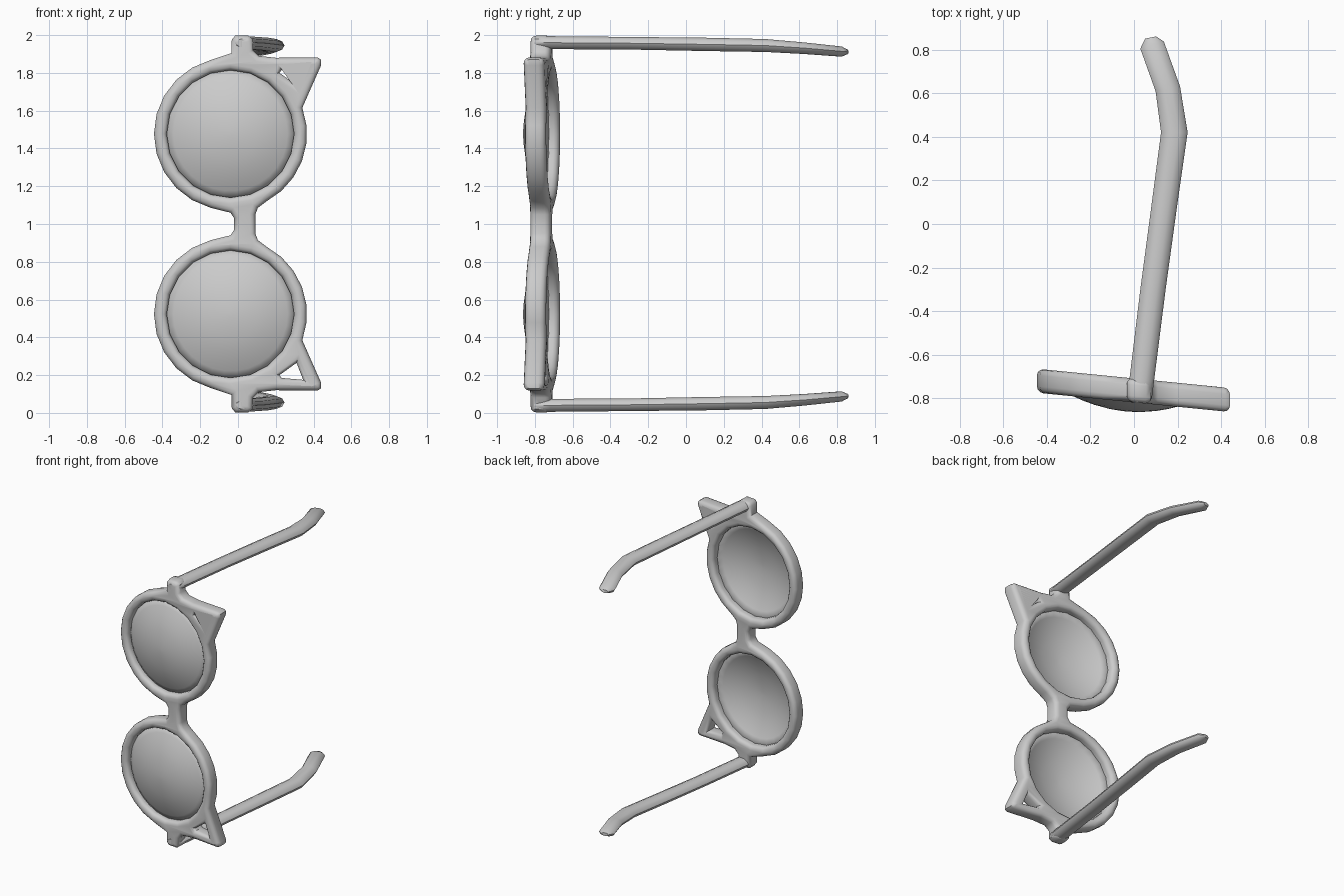
import bpy, bmesh
from math import sin, cos, radians, tau
from mathutils import Matrix

cube = bpy.data.objects.get("Cube")
if cube:
    bpy.data.objects.remove(cube)

grey = bpy.data.materials.new("light grey")
grey.use_nodes = True
colour = (0.6, 0.6, 0.6, 1)
grey.diffuse_color = colour
grey.node_tree.nodes["Principled BSDF"].inputs["Base Color"].default_value = colour

# Flat layout (across, up, forward) to the tilted front plane
TILT = Matrix(((1, 0, 0, 0), (-0.1, 0, -1, -0.763), (0, 1, 0, 0), (0, 0, 0, 1)))
CX, CZ, OUTER, INNER = -0.04, 1.477, 0.405, 0.337


def add(name, mesh, angle=50):
    obj = bpy.data.objects.new(name, mesh)
    bpy.context.scene.collection.objects.link(obj)
    mesh.materials.clear()
    mesh.materials.append(grey)
    bpy.ops.object.select_all(action='DESELECT')
    obj.select_set(True)
    bpy.context.view_layer.objects.active = obj
    bpy.ops.object.shade_smooth_by_angle(angle=radians(angle))
    return obj


def arc(radius, start, end, count):
    angles = [radians(start + (end - start) * i / count) for i in range(count + 1)]
    return [(CX + radius * cos(a), CZ + radius * sin(a)) for a in angles]


def flip(points):
    return [(x, 2 - z) for x, z in reversed(points)]


# Frame outline: bridge, rim, hinge block, pointed corner, rim, bridge
half = [(-0.02, 1.03), (-0.04, 1.06)]
half += arc(OUTER, -105, -255, 10)
half += [(-0.035, 1.905), (-0.033, 1.975), (-0.015, 1.997), (0.055, 1.997), (0.078, 1.98),
         (0.08, 1.92), (0.11, 1.89), (0.2, 1.88), (0.42, 1.882), (0.44, 1.87), (0.44, 1.84)]
half += arc(OUTER, 20, -62, 6)
half += [(0.105, 1.085), (0.092, 1.05)]
lens_hole = arc(INNER, 0, 342, 19)
corner_hole = [(0.22, 1.8), (0.23, 1.815), (0.345, 1.825), (0.31, 1.735)]

curve = bpy.data.curves.new("frame_outline", 'CURVE')
curve.dimensions = '2D'
curve.fill_mode = 'BOTH'
curve.extrude, curve.bevel_depth, curve.bevel_resolution = 0.025, 0.03, 2
curve.offset = -0.03
for loop in (half + flip(half), lens_hole, flip(lens_hole), corner_hole, flip(corner_hole)):
    spline = curve.splines.new('POLY')
    spline.points.add(len(loop) - 1)
    for p, (x, z) in zip(spline.points, loop):
        p.co = (x, z, 0, 1)
    spline.use_cyclic_u = True
helper = bpy.data.objects.new("frame_outline", curve)
bpy.context.scene.collection.objects.link(helper)
bpy.context.view_layer.update()
frame = bpy.data.meshes.new_from_object(
    helper.evaluated_get(bpy.context.evaluated_depsgraph_get()))
bpy.data.objects.remove(helper)
frame.transform(TILT)
bm = bmesh.new()
bm.from_mesh(frame)
bmesh.ops.remove_doubles(bm, verts=bm.verts, dist=0.0005)
bmesh.ops.recalc_face_normals(bm, faces=bm.faces)
bm.to_mesh(frame)
bm.free()
add("frame", frame)


def skin(name, rings):
    """Bridge equal rings of points and cap both ends."""
    bm = bmesh.new()
    rows = [[bm.verts.new(p) for p in ring] for ring in rings]
    n = len(rows[0])
    for a, b in zip(rows, rows[1:]):
        for i in range(n):
            j = (i + 1) % n
            bm.faces.new((a[i], a[j], b[j], b[i]))
    bm.faces.new(rows[0])
    bm.faces.new(rows[-1])
    bmesh.ops.recalc_face_normals(bm, faces=bm.faces)
    mesh = bpy.data.meshes.new(name)
    bm.to_mesh(mesh)
    bm.free()
    return mesh


# Temple stations: y, x, z, half width, half height, slant
STATIONS = [(-0.82, 0.025, 1.958, 0.035, 0.022, 0), (-0.8, 0.027, 1.96, 0.055, 0.036, 0),
            (-0.72, 0.035, 1.96, 0.057, 0.036, 0), (-0.3, 0.087, 1.957, 0.058, 0.035, 0),
            (0.1, 0.141, 1.951, 0.059, 0.037, 0), (0.42, 0.185, 1.945, 0.061, 0.036, 0),
            (0.62, 0.155, 1.931, 0.056, 0.032, 0.2), (0.82, 0.083, 1.913, 0.054, 0.028, 0.3),
            (0.855, 0.076, 1.911, 0.025, 0.012, 0.2)]
SIDES = 10
for name, side in (("left", 1), ("right", -1)):
    rings = []
    for y, x, z, rx, rz, slant in STATIONS:
        ring = []
        for i in range(SIDES):
            dx, dz = rx * cos(tau * i / SIDES), rz * sin(tau * i / SIDES)
            ring.append((x + dx, y + slant * dx, 1 + side * (z - 1 + dz)))
        rings.append(ring)
    add(name + "_temple", skin(name + "_temple", rings))

    # Domed lens, bulging forward
    rings = []
    for t in (1, 0.85, 0.7, 0.55, 0.4, 0.2, 0.04):
        rings.append([(x, 1 + side * (z - 1), 0.1 * (1 - t * t))
                      for x, z in arc(0.355 * t, 0, 348, 29)])
    mesh = skin(name + "_lens", rings)
    bm = bmesh.new()
    bm.from_mesh(mesh)
    # Leave the rear open so the inside stays hollow
    rear = [f for f in bm.faces if all(abs(v.co.z) < 0.001 for v in f.verts)]
    bmesh.ops.delete(bm, geom=rear, context='FACES_ONLY')
    bm.to_mesh(mesh)
    bm.free()
    mesh.transform(TILT)
    lens = add(name + "_lens", mesh)
    shell = lens.modifiers.new("thickness", 'SOLIDIFY')
    shell.thickness = 0.008
